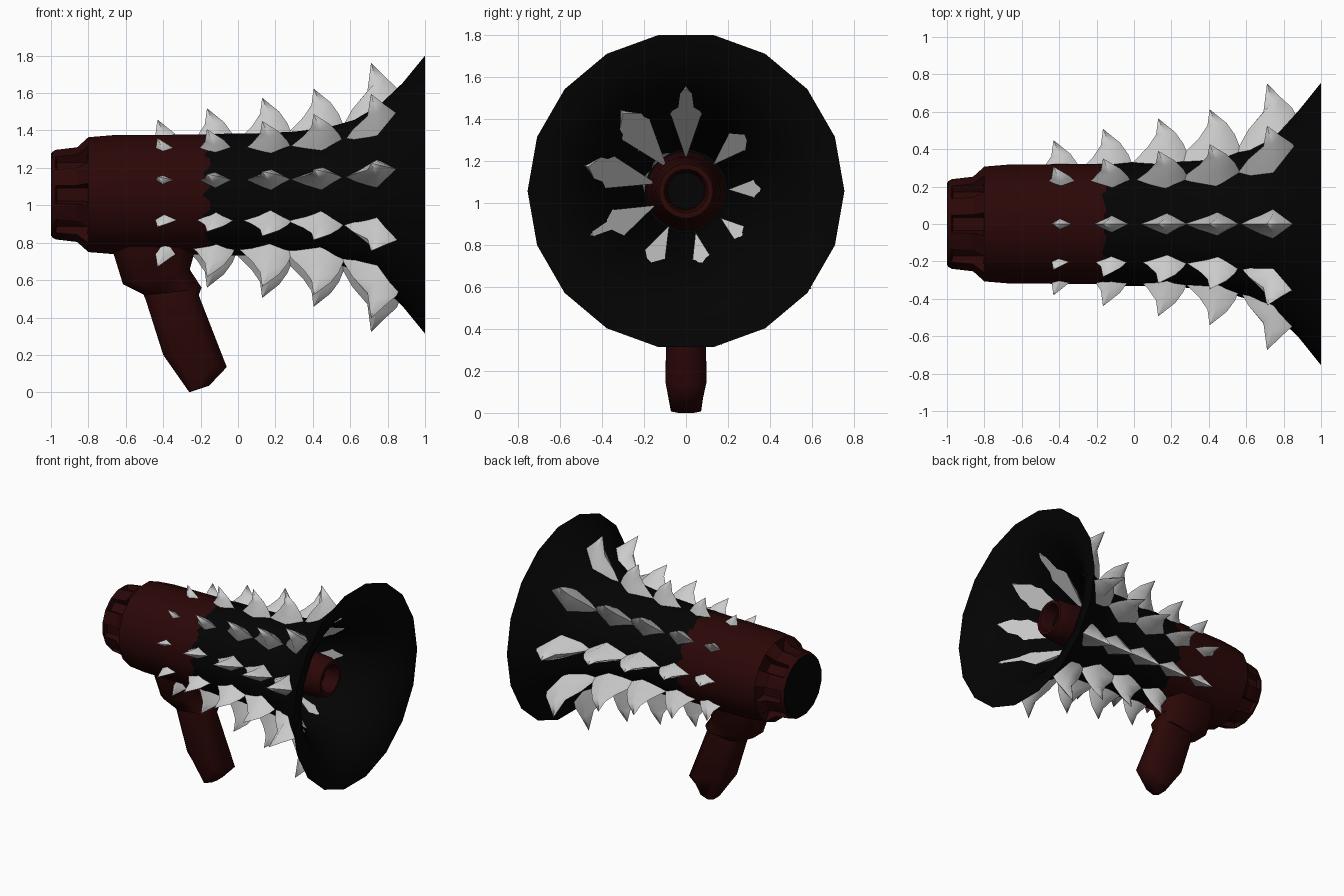
import bpy, bmesh
from math import sin, cos, pi, radians

if "Cube" in bpy.data.objects:
    bpy.data.objects.remove(bpy.data.objects["Cube"])

ZC = 1.057  # height of the horn axis


def material(name, rgb):
    m = bpy.data.materials.new(name)
    m.diffuse_color = (*rgb, 1)
    m.use_nodes = True
    m.node_tree.nodes["Principled BSDF"].inputs["Base Color"].default_value = m.diffuse_color
    return m


BLACK = material("black", (0.001, 0.001, 0.001))
RED = material("dark_red", (0.024, 0.002, 0.002))


def finish(name, bm, mat=None, angle=35):
    bmesh.ops.recalc_face_normals(bm, faces=bm.faces)
    me = bpy.data.meshes.new(name)
    bm.to_mesh(me)
    bm.free()
    ob = bpy.data.objects.new(name, me)
    bpy.context.collection.objects.link(ob)
    if mat:
        me.materials.append(mat)
    bpy.ops.object.select_all(action='DESELECT')
    ob.select_set(True)
    bpy.context.view_layer.objects.active = ob
    bpy.ops.object.shade_smooth_by_angle(angle=radians(angle))
    return ob


def skin(bm, rings, cap=True):
    """Join successive rings of points; returns faces by band."""
    vs = [[bm.verts.new(p) for p in r] for r in rings]
    bands = []
    for a, b in zip(vs, vs[1:]):
        n = len(a)
        bands.append([bm.faces.new((a[i], a[(i + 1) % n], b[(i + 1) % n], b[i])) for i in range(n)])
    if cap:
        bm.faces.new(vs[0])
        bm.faces.new(vs[-1])
    return bands


def lathe_rings(profile, n, phase=0.0):
    return [[(x, r * cos(phase + 2 * pi * i / n), ZC + r * sin(phase + 2 * pi * i / n))
             for i in range(n)] for x, r in profile]


# horn: outer skin, broad front lip, thick wall and a bowl narrowing inward
outer = [(-0.21, 0.318), (-0.14, 0.33), (0.1, 0.332), (0.3, 0.342), (0.47, 0.362),
         (0.62, 0.405), (0.75, 0.48), (0.88, 0.606), (1.0, 0.755)]
inner = [(0.985, 0.655), (0.93, 0.56), (0.86, 0.485), (0.75, 0.405), (0.6, 0.335),
         (0.4, 0.28), (0.1, 0.23), (-0.1, 0.2)]
bm = bmesh.new()
skin(bm, lathe_rings(outer + inner, 18))
finish("horn", bm, BLACK)

# rear housing with eight recessed slots around the narrow end
bm = bmesh.new()
bands = skin(bm, lathe_rings([(-0.99, 0.20), (-0.995, 0.232), (-0.975, 0.244), (-0.86, 0.258), (-0.8, 0.313),
                              (-0.67, 0.324), (-0.15, 0.328), (-0.15, 0.2)], 16, pi / 16))
bmesh.ops.recalc_face_normals(bm, faces=bm.faces)
slots = [f for band in bands[2:4] for f in band[1::2]]
bmesh.ops.inset_region(bm, faces=slots, thickness=0.008, use_even_offset=True)
for v in {v for f in slots for v in f.verts}:
    k = 0.21 / ((v.co.y ** 2 + (v.co.z - ZC) ** 2) ** 0.5)
    v.co.y *= k
    v.co.z = ZC + (v.co.z - ZC) * k
finish("housing", bm, RED)

# black end plate
bm = bmesh.new()
skin(bm, lathe_rings([(-0.985, 0.226), (-1.0, 0.226)], 16, pi / 16))
finish("end_plate", bm, BLACK)

# inner sound tube with a hollow mouth
bm = bmesh.new()
skin(bm, lathe_rings([(-0.15, 0.19), (0.5, 0.165), (0.7, 0.15), (0.75, 0.145), (0.79, 0.13),
                      (0.79, 0.105), (0.75, 0.092), (0.65, 0.09)], 18))
finish("sound_tube", bm, RED)
bm = bmesh.new()
skin(bm, lathe_rings([(0.65, 0.089), (0.68, 0.089)], 18))
finish("tube_plug", bm, BLACK)


# handle parts: octagonal sections between a rear point and a front point
def section(rear, front, w):
    pts = []
    for t, y in ((0, .5), (.2, 1), (.8, 1), (1, .5), (1, -.5), (.8, -1), (.2, -1), (0, -.5)):
        pts.append((rear[0] + (front[0] - rear[0]) * t, y * w, rear[1] + (front[1] - rear[1]) * t))
    return pts


bm = bmesh.new()
skin(bm, [section((-0.69, 0.82), (-0.22, 0.82), 0.17), section((-0.665, 0.74), (-0.235, 0.74), 0.155),
          section((-0.615, 0.578), (-0.26, 0.65), 0.125), section((-0.5, 0.52), (-0.21, 0.55), 0.1)])
finish("handle_collar", bm, RED, 60)
bm = bmesh.new()
skin(bm, [section((-0.56, 0.68), (-0.26, 0.66), 0.085), section((-0.5, 0.51), (-0.195, 0.56), 0.088),
          section((-0.495, 0.5), (-0.21, 0.52), 0.09), section((-0.4, 0.2), (-0.06, 0.135), 0.098),
          section((-0.26, 0.0), (-0.155, 0.035), 0.072)])
finish("handle_grip", bm, RED, 60)

# claw spikes: rings of (rear, side, front) offsets from the tip as (along, out), plus half width
SMALL = [((-0.2, -0.3), (0.03, -0.27), 0.075, (0.175, -0.235)),
         ((-0.055, -0.15), (0.05, -0.16), 0.052, (0.135, -0.135)),
         ((-0.012, -0.085), (0.035, -0.085), 0.03, (0.09, -0.072))]
LARGE = [((-0.27, -0.55), (0.03, -0.29), 0.09, (0.175, -0.215)),
         ((-0.1, -0.245), (0.03, -0.2), 0.07, (0.135, -0.13)),
         ((-0.02, -0.15), (0.025, -0.1), 0.04, (0.07, -0.07))]
ROWS = [(-0.43, 0.40, SMALL), (-0.165, 0.46, SMALL), (0.13, 0.516, SMALL),
        (0.405, 0.565, SMALL), (0.712, 0.703, LARGE)]
ANGLES = (90, 129, 166, 205, 244, 283, 322, 2, 44)

bm = bmesh.new()
for tx, tr, shape in ROWS:
    for deg in ANGLES:
        a = radians(deg)
        # the spike ring sits slightly off the horn axis
        reach = tr + 0.022 + 0.034 * cos(a - radians(320))

        def place(u, v, w):
            r = reach + v
            return (tx + u, r * cos(a) - w * sin(a), ZC + r * sin(a) + w * cos(a))

        rings = [[place(*b, 0), place(*s, w), place(*f, 0), place(*s, -w)] for b, s, w, f in shape]
        rings.append([place(u, 0, w) for u, w in ((-.001, 0), (0, .001), (.001, 0), (0, -.001))])
        skin(bm, rings)
finish("spikes", bm, None, 80)
